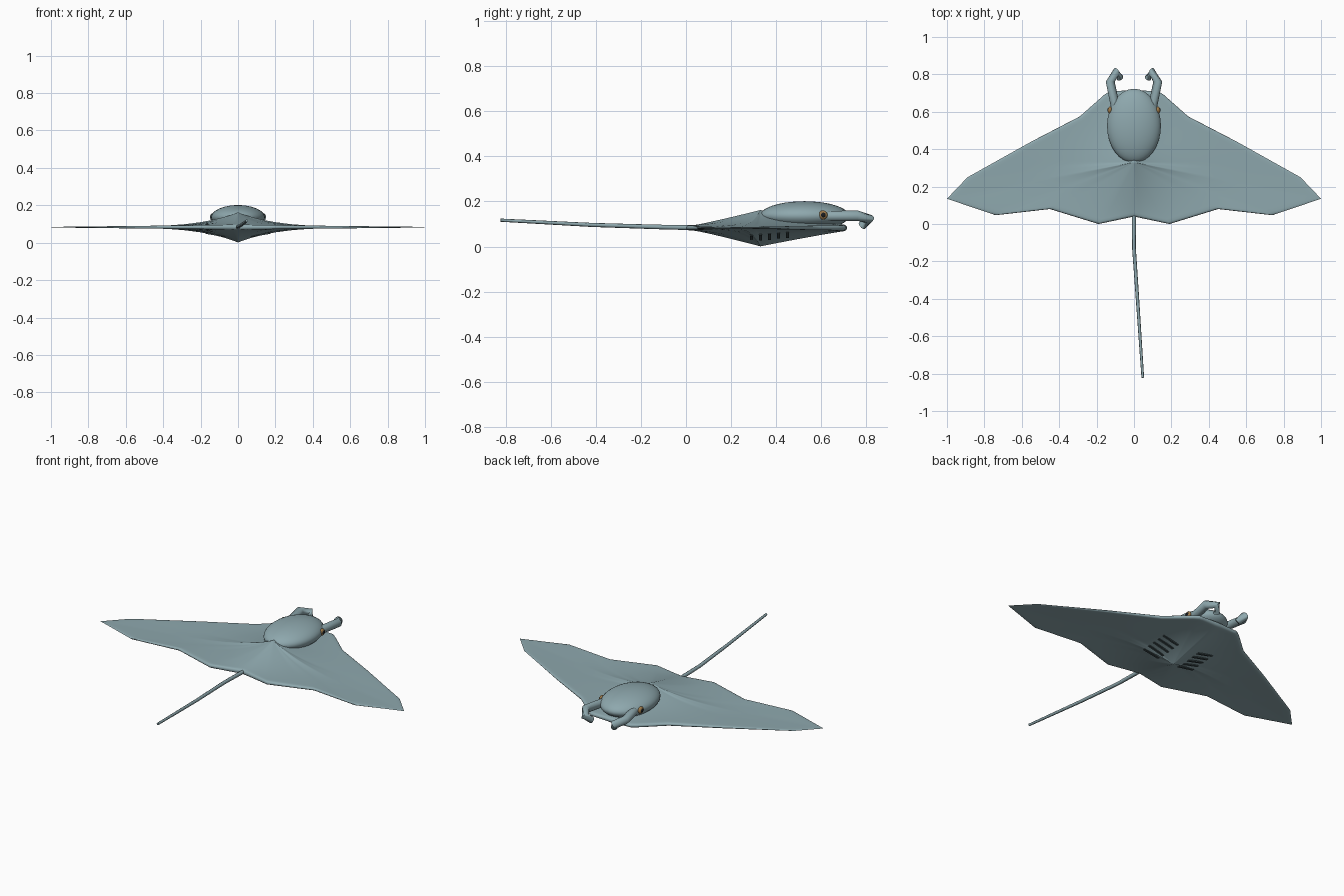
import bpy, bmesh, math
from mathutils import Vector
from mathutils.bvhtree import BVHTree

if "Cube" in bpy.data.objects:
    bpy.data.objects.remove(bpy.data.objects["Cube"])

def material(name, rgb):
    m = bpy.data.materials.new(name)
    m.diffuse_color = (*rgb, 1)
    m.use_nodes = True
    m.node_tree.nodes["Principled BSDF"].inputs["Base Color"].default_value = m.diffuse_color
    return m

SKIN = material("skin", (0.27, 0.39, 0.42))
GOLD = material("iris", (0.35, 0.20, 0.07))
DARK = material("dark", (0.01, 0.012, 0.014))
SLIT = material("slit", (0.05, 0.075, 0.08))

def finish(obj, name, mat, angle=40):
    obj.name = name
    obj.data.materials.append(mat)
    bpy.ops.object.select_all(action='DESELECT')
    obj.select_set(True)
    bpy.context.view_layer.objects.active = obj
    bpy.ops.object.shade_smooth_by_angle(angle=math.radians(angle))
    return obj

def mesh_object(bm, name, mat, angle=40):
    bmesh.ops.recalc_face_normals(bm, faces=bm.faces)
    me = bpy.data.meshes.new(name)
    bm.to_mesh(me)
    bm.free()
    obj = bpy.data.objects.new(name, me)
    bpy.context.collection.objects.link(obj)
    return finish(obj, name, mat, angle)

def ellipsoid(name, loc, radii, mat, seg=32, rings=20):
    bpy.ops.mesh.primitive_uv_sphere_add(segments=seg, ring_count=rings, location=loc)
    obj = bpy.context.object
    obj.scale = radii
    return finish(obj, name, mat, 60)

def tube(name, pts, radii, mat, sides=10):
    # mitred tube with capped ends
    bm = bmesh.new()
    pts = [Vector(p) for p in pts]
    loops = []
    for i, p in enumerate(pts):
        d = (pts[min(i + 1, len(pts) - 1)] - pts[max(i - 1, 0)]).normalized()
        side = d.cross(Vector((0, 0, 1))).normalized()
        up = side.cross(d)
        loops.append([bm.verts.new(p + radii[i] * (math.cos(a) * side + math.sin(a) * up))
                      for a in (2 * math.pi * k / sides for k in range(sides))])
    for a, b in zip(loops, loops[1:]):
        for k in range(sides):
            j = (k + 1) % sides
            bm.faces.new((a[k], a[j], b[j], b[k]))
    bm.faces.new(loops[0])
    bm.faces.new(loops[-1])
    return mesh_object(bm, name, mat, 50)

# Body disc with wings: outline swept to a peak above and a keel below
half = [(0, 0.715), (0.13, 0.71), (0.16, 0.69), (0.29, 0.575), (0.55, 0.44), (0.89, 0.25),
        (1.0, 0.135), (0.74, 0.047), (0.45, 0.08), (0.19, 0.0), (0, 0.04)]
corners = half + [(-x, y) for x, y in half[-2:0:-1]]
outline = []
for a, b in zip(corners, corners[1:] + corners[:1]):
    outline += [Vector(a).lerp(Vector(b), k / 6) for k in range(6)]

CENTRE, MID = Vector((0, 0.33)), 0.083
steps = [0.02, 0.05, 0.09, 0.14, 0.2, 0.28, 0.37, 0.47, 0.58, 0.7, 0.82, 0.92,
         0.96, 0.98, 0.993]

def surface_point(p, t, sign, peak):
    edge = 0.011 * (1 - abs(p.x)) + 0.002
    power = 1.1 + 4 * min(1, abs(p.x) / 0.8)
    r = 1 if t < 0.96 else math.sqrt(max(0, 1 - ((t - 0.96) / 0.04) ** 2))
    q = CENTRE.lerp(p, t)
    return (q.x, q.y, MID + sign * (edge * r + (peak - edge) * (1 - t) ** power))

bm = bmesh.new()
n = len(outline)
rim = [bm.verts.new((p.x, p.y, MID)) for p in outline]
for sign, peak in ((1, 0.079), (-1, 0.082)):
    tip = bm.verts.new((0, CENTRE.y, MID + sign * peak))
    loops = [[bm.verts.new(surface_point(p, t, sign, peak)) for p in outline] for t in steps]
    loops.append(rim)
    for i in range(n):
        j = (i + 1) % n
        bm.faces.new((tip, loops[0][i], loops[0][j]))
        for a, b in zip(loops, loops[1:]):
            bm.faces.new((a[i], b[i], b[j], a[j]))
bmesh.ops.recalc_face_normals(bm, faces=bm.faces)
tree = BVHTree.FromBMesh(bm)
mesh_object(bm, "body_disc", SKIN, 60)

# Domed head
ellipsoid("head", (0, 0.525, 0.136), (0.144, 0.198, 0.065), SKIN)

# Tail
tube("tail", [(0, 0.06, 0.083), (0, -0.13, 0.087), (0.02, -0.42, 0.096), (0.047, -0.822, 0.117)],
     [0.011, 0.010, 0.009, 0.007], SKIN, 8)

for s, label in ((1, "right"), (-1, "left")):
    # Curled head fins
    tube("head_fin_" + label,
         [(s * 0.10, 0.63, 0.135), (s * 0.127, 0.76, 0.137),
          (s * 0.095, 0.812, 0.122), (s * 0.074, 0.78, 0.092)],
         [0.024, 0.024, 0.023, 0.019], SKIN)
    # Eyes
    ellipsoid("eye_" + label, (s * 0.128, 0.608, 0.14), (0.012, 0.02, 0.02), GOLD, 16, 10)
    ellipsoid("pupil_" + label, (s * 0.134, 0.609, 0.14), (0.009, 0.012, 0.012), DARK, 12, 8)
    # Gill slits laid on the underside
    for k in range(5):
        x, y = s * 0.12, 0.29 + 0.04 * k
        hit, normal, _, _ = tree.ray_cast(Vector((x, y, -1)), Vector((0, 0, 1)))
        bpy.ops.mesh.primitive_cube_add(size=1, location=hit)
        slit = bpy.context.object
        slit.rotation_euler = (0, math.atan2(-normal.x, -normal.z), 0)
        slit.rotation_euler.y = math.atan(normal.x / normal.z)
        slit.scale = (0.105, 0.013, 0.012)
        finish(slit, f"gill_slit_{label}_{k + 1}", SLIT)
